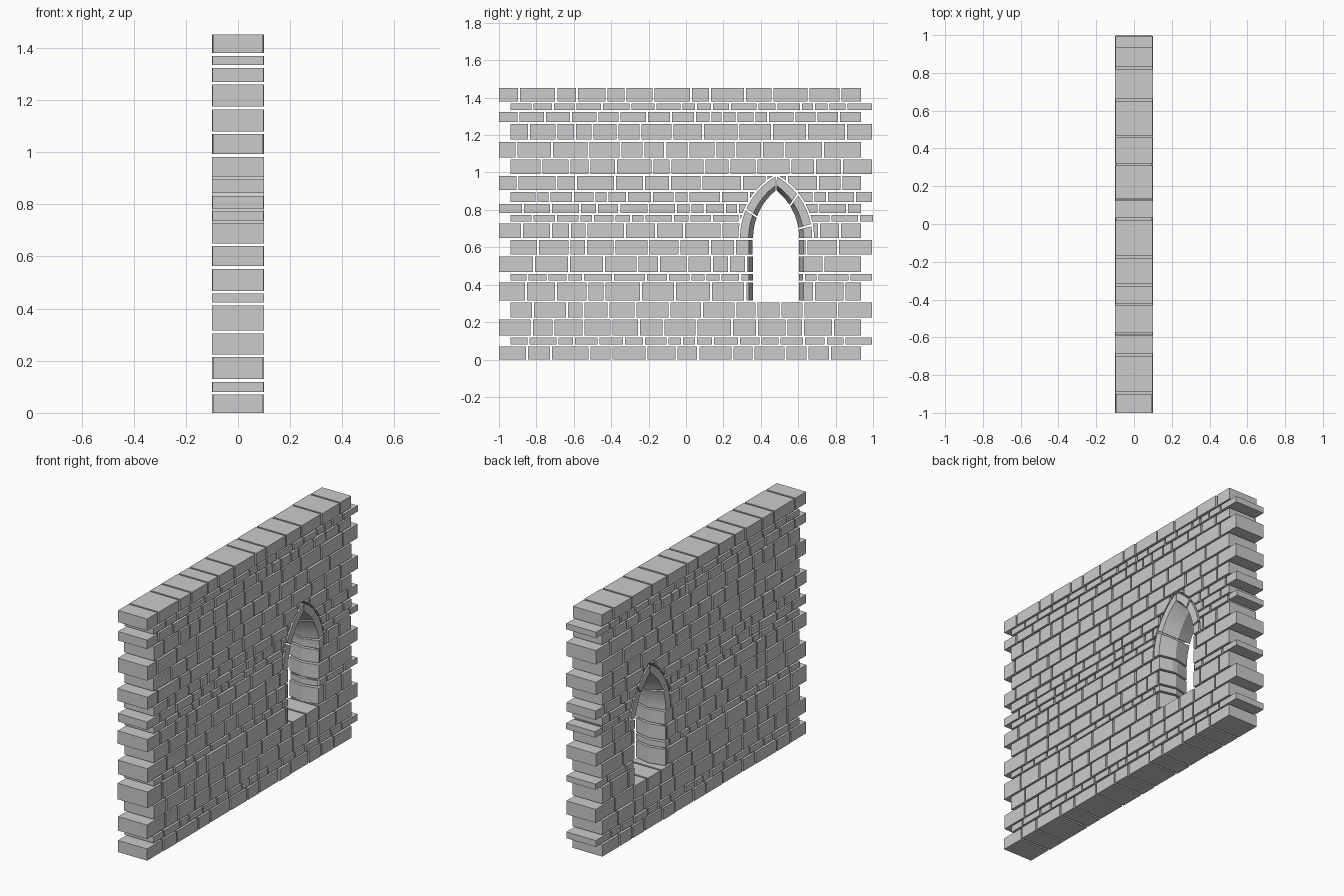
import bpy, bmesh, math, random

if "Cube" in bpy.data.objects:
    bpy.data.objects.remove(bpy.data.objects["Cube"])

random.seed(7)
GAP = 0.0108
HEIGHTS = [.07, .038, .084, .081, .096, .034, .084, .077, .077, .035,
           .048, .053, .075, .077, .084, .084, .054, .035, .07]
CY, SILL, SPRING = 0.482, 0.309, 0.65   # window centre, sill and springing heights


def make_object(name, bm):
    bmesh.ops.recalc_face_normals(bm, faces=bm.faces)
    mesh = bpy.data.meshes.new(name)
    bm.to_mesh(mesh)
    bm.free()
    ob = bpy.data.objects.new(name, mesh)
    bpy.context.collection.objects.link(ob)
    return ob


def loft(bm, sections):
    """Closed solid through (x, [(y, z)...]) sections."""
    loops = [[bm.verts.new((x, y, z)) for y, z in pts] for x, pts in sections]
    n = len(loops[0])
    for a, b in zip(loops, loops[1:]):
        for i in range(n):
            j = (i + 1) % n
            bm.faces.new((a[i], a[j], b[j], b[i]))
    bm.faces.new(loops[0])
    bm.faces.new(loops[-1])


def arc(w, h, side, t0=0.0, t1=1.0, n=8):
    """Part of one side of a pointed arch, springing (t=0) to apex (t=1)."""
    r = (w * w + h * h) / (2 * w)
    top = math.asin(h / r)
    return [(CY + side * (w - r + r * math.cos(a)), SPRING + r * math.sin(a))
            for a in (top * (t0 + (t1 - t0) * i / n) for i in range(n + 1))]


def arch(w, h):
    return arc(w, h, 1) + arc(w, h, -1)[::-1][1:]


def rect(y0, y1, z0, z1):
    return [(y0, z0), (y1, z0), (y1, z1), (y0, z1)]


# Coursed stones: staggered ends, random lengths, slight depth variation
wall = bmesh.new()
z = 0.0
for k, h in enumerate(HEIGHTS):
    start, end = (-1.0, 0.935) if k % 2 == 0 else (-0.938, 0.995)
    if k == 9:
        end = 1.0
    lo, hi = (0.065, 0.165) if h < 0.06 else (0.085, 0.205)
    count = round((end - start) / ((lo + hi) / 2))
    lens = [random.uniform(lo, hi) for _ in range(count)]
    s = (end - start + GAP) / sum(lens)
    y = start
    for length in lens:
        d = 0.1 - random.uniform(0, 0.004)
        p = rect(y, y + length * s - GAP, z, z + h)
        loft(wall, [(-d, p), (d, p)])
        y += length * s
    z += h + GAP
wall = make_object("wall_stones", wall)

# Cutters: jambs pinched at mid depth, and the seat for the arch ring
cut = bmesh.new()
loft(cut, [(x, rect(CY - w, CY + w, SILL, SPRING))
           for x, w in ((-.11, .149), (0, .123), (.11, .149))])
jamb_cutter = make_object("jamb_cutter", cut)
cut = bmesh.new()
seat = arch(.203, .342)
loft(cut, [(-.11, seat), (.11, seat)])
arch_cutter = make_object("arch_cutter", cut)

bpy.context.view_layer.objects.active = wall
for c in (jamb_cutter, arch_cutter):
    m = wall.modifiers.new("opening", 'BOOLEAN')
    m.operation, m.solver, m.object = 'DIFFERENCE', 'EXACT', c
    bpy.ops.object.modifier_apply(modifier=m.name)
    bpy.data.objects.remove(c)

# Arch ring stones, pinched like the jambs
ring = bmesh.new()
for side, cuts in ((-1, (0, .39, .99)), (1, (0, .17, .62, .99))):
    for a, b in zip(cuts, cuts[1:]):
        a = a + 0.015 if a else a
        b = b - 0.015 if b < .9 else b
        outer = arc(.193, .33, side, a, b)
        sections = []
        for x, w, h in ((-.1, .147, .282), (0, .123, .255), (.1, .147, .282)):
            sections.append((x, outer + arc(w, h, side, a, b)[::-1]))
        loft(ring, sections)
make_object("arch_stones", ring)
